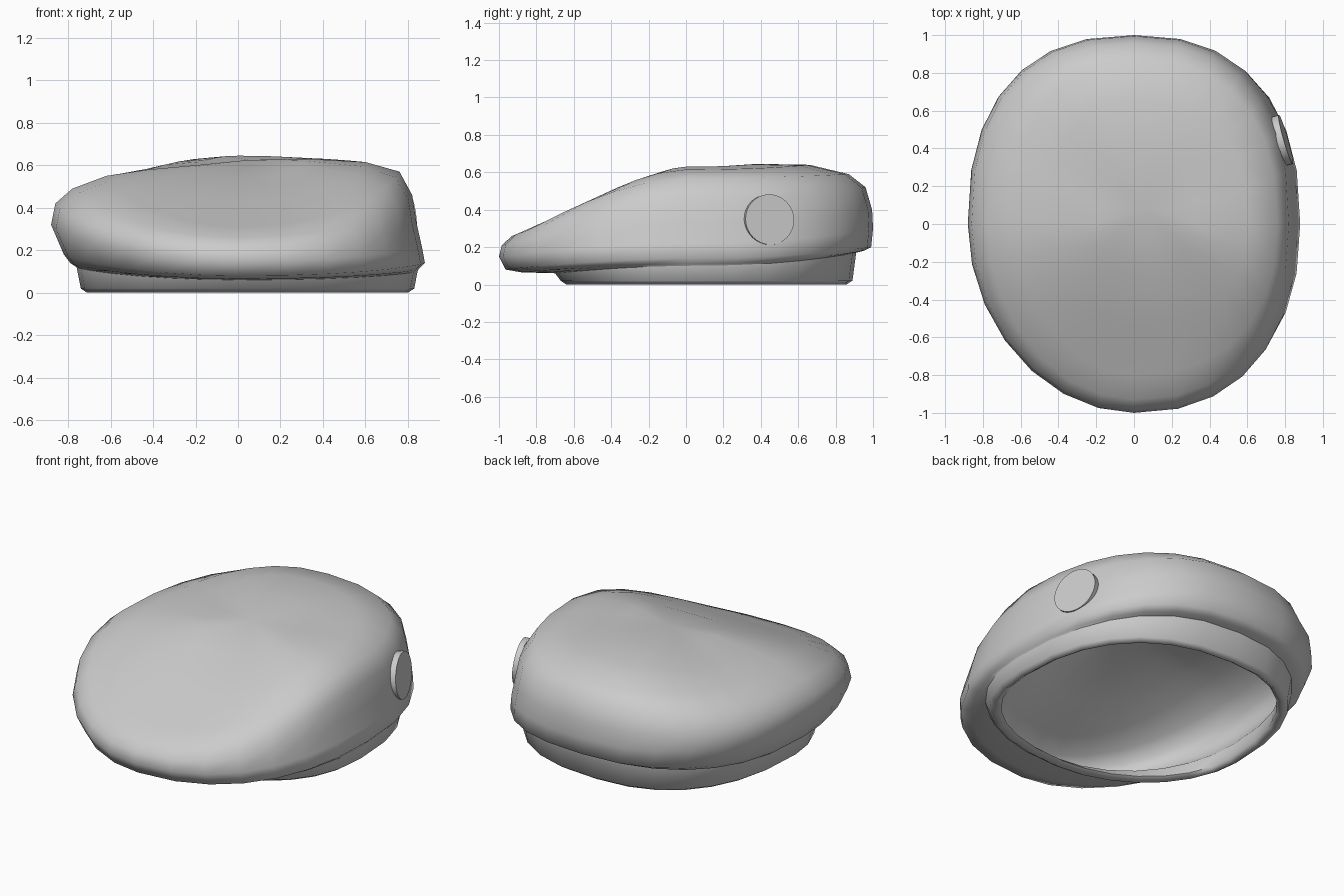
import bpy
import bmesh
import math
from mathutils import Vector, Euler

SEGMENTS = 28

default_cube = bpy.data.objects.get("Cube")
if default_cube:
    bpy.data.objects.remove(default_cube, do_unlink=True)


def make_material(name, colour):
    material = bpy.data.materials.new(name)
    material.use_nodes = True
    material.diffuse_color = colour
    material.node_tree.nodes["Principled BSDF"].inputs["Base Color"].default_value = colour
    return material


felt = make_material("grey felt", (0.6, 0.6, 0.6, 1))


def ring_points(ring):
    """A rounded outline; reach and height are given toward left, back, right, front."""
    (left, back, right, front), (z_left, z_back, z_right, z_front) = ring
    points = []
    for i in range(SEGMENTS):
        angle = math.tau * i / SEGMENTS
        c, s = math.cos(angle), math.sin(angle)
        if s > 0:
            squareness = 2.4
        else:
            squareness = 1.95 if c < 0 else 2.3
        x = math.copysign(abs(c) ** (2 / squareness), c) * (left if c > 0 else right)
        y = math.copysign(abs(s) ** (2 / squareness), s) * (back if s > 0 else front)
        weight = abs(s) ** (2 if s > 0 else 1.5)
        side = z_left if c > 0 else z_right
        end = z_back if s > 0 else z_front
        # fade between the two sides close to the front and back
        if abs(c) < 0.01:
            weight = 1
        points.append(Vector((x, y, side + (end - side) * weight)))
    return points


def finish(name, bm, angle):
    bmesh.ops.recalc_face_normals(bm, faces=bm.faces)
    mesh = bpy.data.meshes.new(name)
    bm.to_mesh(mesh)
    bm.free()
    mesh.materials.append(felt)
    obj = bpy.data.objects.new(name, mesh)
    bpy.context.collection.objects.link(obj)
    bpy.ops.object.select_all(action="DESELECT")
    obj.select_set(True)
    bpy.context.view_layer.objects.active = obj
    bpy.ops.object.shade_smooth_by_angle(angle=math.radians(angle))
    return obj


def loft(name, rings, pole=None):
    """Skin a stack of rings, closing the last one on a pole if given."""
    bm = bmesh.new()
    loops = [[bm.verts.new(p) for p in ring_points(r)] for r in rings]
    for low, high in zip(loops, loops[1:]):
        for i in range(SEGMENTS):
            j = (i + 1) % SEGMENTS
            bm.faces.new((low[i], low[j], high[j], high[i]))
    if pole:
        tip = bm.verts.new(pole)
        for i in range(SEGMENTS):
            bm.faces.new((loops[-1][i], loops[-1][(i + 1) % SEGMENTS], tip))
    return finish(name, bm, 75)


def inset(ring, scale, drop):
    reach, height = ring
    return [r * scale for r in reach], [z - drop for z in height]


# Band: inner wall, rolled bottom edge, outer wall up to the crease
band_top = ((0.845, 0.91, 0.76, 0.70), (0.10, 0.17, 0.12, 0.06))
inner_top = inset(band_top, 0.93, 0)
band = [
    inner_top,
    ((0.77, 0.83, 0.68, 0.60), (0.02,) * 4),
    ((0.80, 0.86, 0.71, 0.64), (0,) * 4),
    ((0.83, 0.89, 0.74, 0.67), (0.02,) * 4),
    band_top,
]
loft("head_band", band)

# Crown: flat underside, bulging edge, soft top sloping down to the front
shell = [
    ((0.865, 1.00, 0.88, 1.00), (0.22, 0.30, 0.32, 0.15)),
    ((0.84, 0.995, 0.86, 0.985), (0.33, 0.40, 0.42, 0.21)),
    ((0.82, 0.96, 0.78, 0.93), (0.46, 0.52, 0.49, 0.26)),
    ((0.76, 0.87, 0.62, 0.80), (0.57, 0.59, 0.55, 0.31)),
    ((0.60, 0.66, 0.42, 0.55), (0.615, 0.64, 0.58, 0.42)),
    ((0.33, 0.38, 0.20, 0.26), (0.63, 0.645, 0.60, 0.54)),
]
underside = [
    band_top,
    ((0.85, 0.95, 0.79, 0.88), (0.11, 0.18, 0.14, 0.065)),
    ((0.88, 0.99, 0.82, 0.965), (0.14, 0.20, 0.18, 0.08)),
]
loft("crown", underside + shell, (0.05, 0.08, 0.625))

# Lining: hollow inside that follows the crown
lining = [inner_top] + [inset(r, 0.94, 0.04) for r in shell]
loft("lining", lining, (0.05, 0.08, 0.585))

# Round badge on the left side
bm = bmesh.new()
bmesh.ops.create_cone(bm, cap_ends=True, segments=32, radius1=0.135,
                      radius2=0.135, depth=0.06)
badge = finish("round_badge", bm, 30)
badge.location = (0.775, 0.44, 0.345)
badge.rotation_euler = Euler((0, math.radians(85), math.radians(16)))
